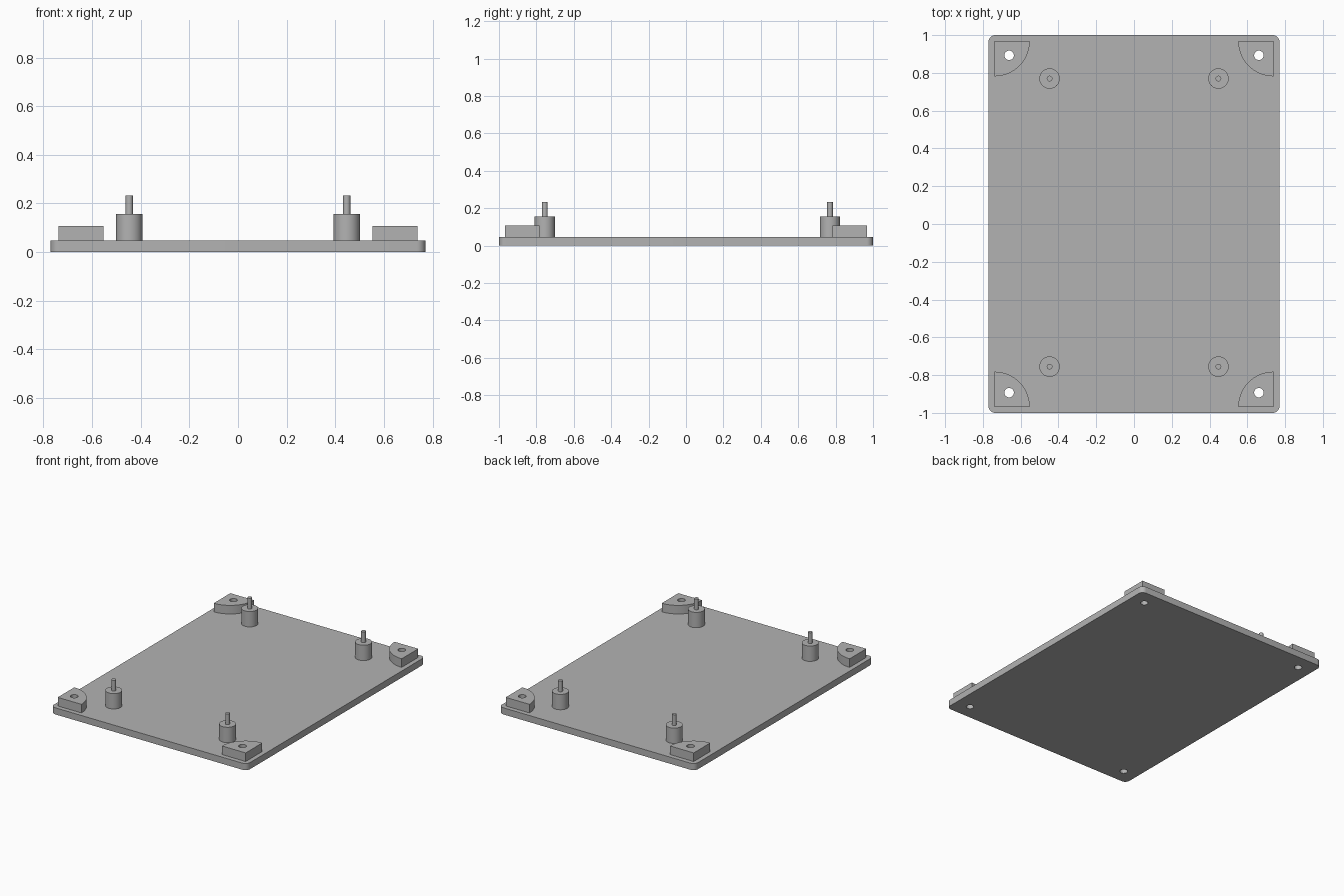
import bpy, bmesh
from math import radians, cos, sin, pi

default = bpy.data.objects.get("Cube")
if default:
    bpy.data.objects.remove(default, do_unlink=True)

HALF_X, HALF_Y, CORNER = 0.77, 1.0, 0.035
PLATE_TOP, PAD_TOP, POST_TOP, PIN_TOP = 0.047, 0.108, 0.156, 0.232
HOLE_X, HOLE_Y, HOLE_R = 0.661, 0.893, 0.025
PAD_X, PAD_Y, PAD_R = 0.738, 0.968, 0.186
POST_X, POST_R, PIN_R = 0.447, 0.054, 0.015

grey = bpy.data.materials.new("plain grey")
grey.use_nodes = True
colour = (0.45, 0.45, 0.45, 1)
grey.diffuse_color = colour
grey.node_tree.nodes["Principled BSDF"].inputs["Base Color"].default_value = colour


def arc(cx, cy, r, start, end, steps):
    angles = [start + (end - start) * i / steps for i in range(steps + 1)]
    return [(cx + r * cos(a), cy + r * sin(a)) for a in angles]


def circle(cx, cy, r, steps=32):
    return arc(cx, cy, r, 0, 2 * pi, steps)[:-1]


def finish(obj):
    """Assign the colour and keep only the sharp edges sharp."""
    obj.data.materials.clear()
    obj.data.materials.append(grey)
    bpy.ops.object.select_all(action="DESELECT")
    obj.select_set(True)
    bpy.context.view_layer.objects.active = obj
    bpy.ops.object.shade_smooth_by_angle(angle=radians(30))


def slab(name, outlines, z0, z1):
    """Extrude closed outlines; inner outlines become through holes."""
    curve = bpy.data.curves.new(name, "CURVE")
    curve.dimensions = "2D"
    curve.fill_mode = "BOTH"
    curve.extrude = (z1 - z0) / 2
    for points in outlines:
        spline = curve.splines.new("POLY")
        spline.points.add(len(points) - 1)
        for p, (x, y) in zip(spline.points, points):
            p.co = (x, y, 0, 1)
        spline.use_cyclic_u = True
    helper = bpy.data.objects.new(name + " outline", curve)
    bpy.context.collection.objects.link(helper)
    bpy.context.view_layer.update()
    mesh = bpy.data.meshes.new_from_object(
        helper.evaluated_get(bpy.context.evaluated_depsgraph_get()))
    bpy.data.objects.remove(helper, do_unlink=True)
    # Weld the caps to the walls and rest the slab on z0
    bm = bmesh.new()
    bm.from_mesh(mesh)
    bmesh.ops.remove_doubles(bm, verts=bm.verts, dist=0.0001)
    bmesh.ops.recalc_face_normals(bm, faces=bm.faces)
    bmesh.ops.translate(bm, verts=bm.verts, vec=(0, 0, (z0 + z1) / 2))
    bm.to_mesh(mesh)
    bm.free()
    obj = bpy.data.objects.new(name, mesh)
    bpy.context.collection.objects.link(obj)
    finish(obj)


def cylinder(name, x, y, r, z0, z1):
    bpy.ops.mesh.primitive_cylinder_add(
        vertices=48, radius=r, depth=z1 - z0, location=(x, y, (z0 + z1) / 2))
    obj = bpy.context.object
    obj.name = name
    finish(obj)


# Base plate with rounded corners and four screw holes
rim = []
for i, (sx, sy) in enumerate([(1, 1), (-1, 1), (-1, -1), (1, -1)]):
    rim += arc(sx * (HALF_X - CORNER), sy * (HALF_Y - CORNER), CORNER,
               i * pi / 2, (i + 1) * pi / 2, 8)
holes = [circle(sx * HOLE_X, sy * HOLE_Y, HOLE_R) for sx in (-1, 1) for sy in (-1, 1)]
slab("base_plate", [rim] + holes, 0, PLATE_TOP)

# Quarter-round corner pads and pinned standoffs
for sx, side in ((1, "left"), (-1, "right")):
    for sy, end in ((-1, "front"), (1, "back")):
        tag = f"{end}_{side}"
        quarter = [(sx * (PAD_X - x), sy * (PAD_Y - y))
                   for x, y in [(0, 0)] + arc(0, 0, PAD_R, 0, pi / 2, 24)]
        hole = circle(sx * HOLE_X, sy * HOLE_Y, HOLE_R)
        slab("corner_pad_" + tag, [quarter, hole], PLATE_TOP, PAD_TOP)
        post_y = 0.77 if sy > 0 else -0.755
        cylinder("standoff_" + tag, sx * POST_X, post_y, POST_R, PLATE_TOP, POST_TOP)
        cylinder("pin_" + tag, sx * POST_X, post_y, PIN_R, POST_TOP, PIN_TOP)
